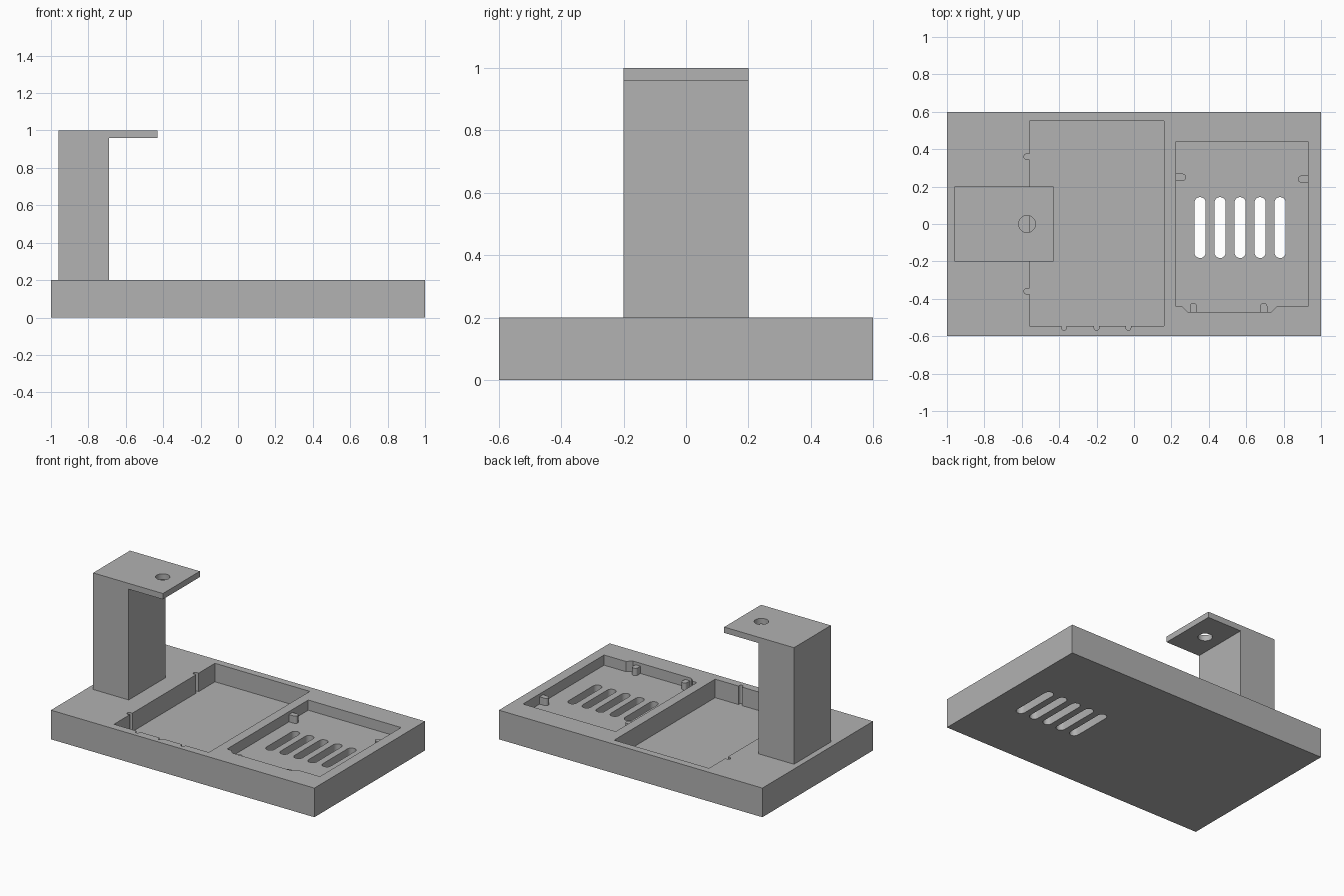
import bpy, bmesh
from math import sin, cos, pi

cube = bpy.data.objects.get("Cube")
if cube:
    bpy.data.objects.remove(cube, do_unlink=True)

grey = bpy.data.materials.new("plain grey")
grey.use_nodes = True
colour = (0.445, 0.445, 0.445, 1)
grey.diffuse_color = colour
grey.node_tree.nodes["Principled BSDF"].inputs["Base Color"].default_value = colour


def prism(name, outline, low, high, axis="z"):
    """Extrude an outline along z, or an x-z outline along y."""
    bm = bmesh.new()
    place = (lambda a, b: (a, b, low)) if axis == "z" else (lambda a, b: (a, low, b))
    face = bm.faces.new([bm.verts.new(place(a, b)) for a, b in outline])
    ext = bmesh.ops.extrude_face_region(bm, geom=[face])
    offset = (0, 0, high - low) if axis == "z" else (0, high - low, 0)
    moved = [v for v in ext["geom"] if isinstance(v, bmesh.types.BMVert)]
    bmesh.ops.translate(bm, vec=offset, verts=moved)
    bmesh.ops.recalc_face_normals(bm, faces=bm.faces)
    mesh = bpy.data.meshes.new(name)
    bm.to_mesh(mesh)
    bm.free()
    mesh.materials.append(grey)
    obj = bpy.data.objects.new(name, mesh)
    bpy.context.collection.objects.link(obj)
    return obj


def rect(x0, x1, y0, y1):
    return [(x0, y0), (x1, y0), (x1, y1), (x0, y1)]


def capsule(start, end, r, steps=10):
    """Outline of a slot whose round ends are centred on start and end."""
    dx, dy = end[0] - start[0], end[1] - start[1]
    length = (dx * dx + dy * dy) ** 0.5
    ux, uy = dx / length, dy / length
    points = []
    for centre, turn in ((end, -pi / 2), (start, pi / 2)):
        for i in range(steps + 1):
            a = turn + pi * i / steps
            points.append((centre[0] + r * (ux * cos(a) - uy * sin(a)),
                           centre[1] + r * (uy * cos(a) + ux * sin(a))))
    return points


def cut(target, outline, low, high):
    cutter = prism("cutter", outline, low, high)
    cutter.hide_render = True
    mod = target.modifiers.new("cut", "BOOLEAN")
    mod.operation, mod.solver, mod.object = "DIFFERENCE", "EXACT", cutter
    bpy.context.view_layer.objects.active = target
    bpy.ops.object.modifier_apply(modifier=mod.name)
    bpy.data.objects.remove(cutter, do_unlink=True)


TOP, DEEP, SHALLOW, ABOVE = 0.2, 0.073, 0.13, 0.3
base = prism("base", rect(-1, 1, -0.6, 0.6), 0, TOP)

# Deep tray with round wall grooves
cut(base, rect(-0.56, 0.16, -0.545, 0.55), DEEP, ABOVE)
for y in (-0.36, 0.36):
    cut(base, capsule((-0.575, y), (-0.5, y), 0.014), DEEP, ABOVE)
for x in (-0.375, -0.2, -0.03):
    cut(base, capsule((x, -0.555), (x, -0.5), 0.013), DEEP, ABOVE)

# Shallow tray with a stepped front edge
cut(base, [(0.225, 0.44), (0.225, -0.44), (0.257, -0.44), (0.288, -0.47),
           (0.733, -0.47), (0.765, -0.44), (0.93, -0.44), (0.93, 0.44)],
    SHALLOW, ABOVE)

# Vent slots through the floor
for i in range(5):
    x = 0.353 + i * 0.107
    cut(base, capsule((x, -0.152), (x, 0.114), 0.03), -0.1, ABOVE)

# Support pegs growing from the shallow tray walls
pegs = {
    "inner_peg": ((0.21, 0.25), (0.26, 0.25)),
    "outer_peg": ((0.945, 0.24), (0.895, 0.24)),
    "front_peg_a": ((0.318, -0.48), (0.318, -0.441)),
    "front_peg_b": ((0.694, -0.48), (0.694, -0.441)),
}
for name, (wall, tip) in pegs.items():
    prism(name, capsule(wall, tip, 0.019), SHALLOW - 0.01, 0.18)

# Upright post with an overhanging arm
post = prism("post_and_arm", [(-0.96, TOP), (-0.69, TOP), (-0.69, 0.96),
                              (-0.43, 0.96), (-0.43, 1), (-0.96, 1)],
             -0.2, 0.2, axis="y")
hole = [(-0.572 + 0.045 * cos(2 * pi * i / 32), 0.045 * sin(2 * pi * i / 32))
        for i in range(32)]
cut(post, hole, 0.9, 1.1)

# Smooth the round walls, keeping edges sharp
bpy.ops.object.select_all(action="DESELECT")
for obj in (base, post):
    obj.select_set(True)
bpy.context.view_layer.objects.active = base
bpy.ops.object.shade_smooth_by_angle(angle=0.5)
